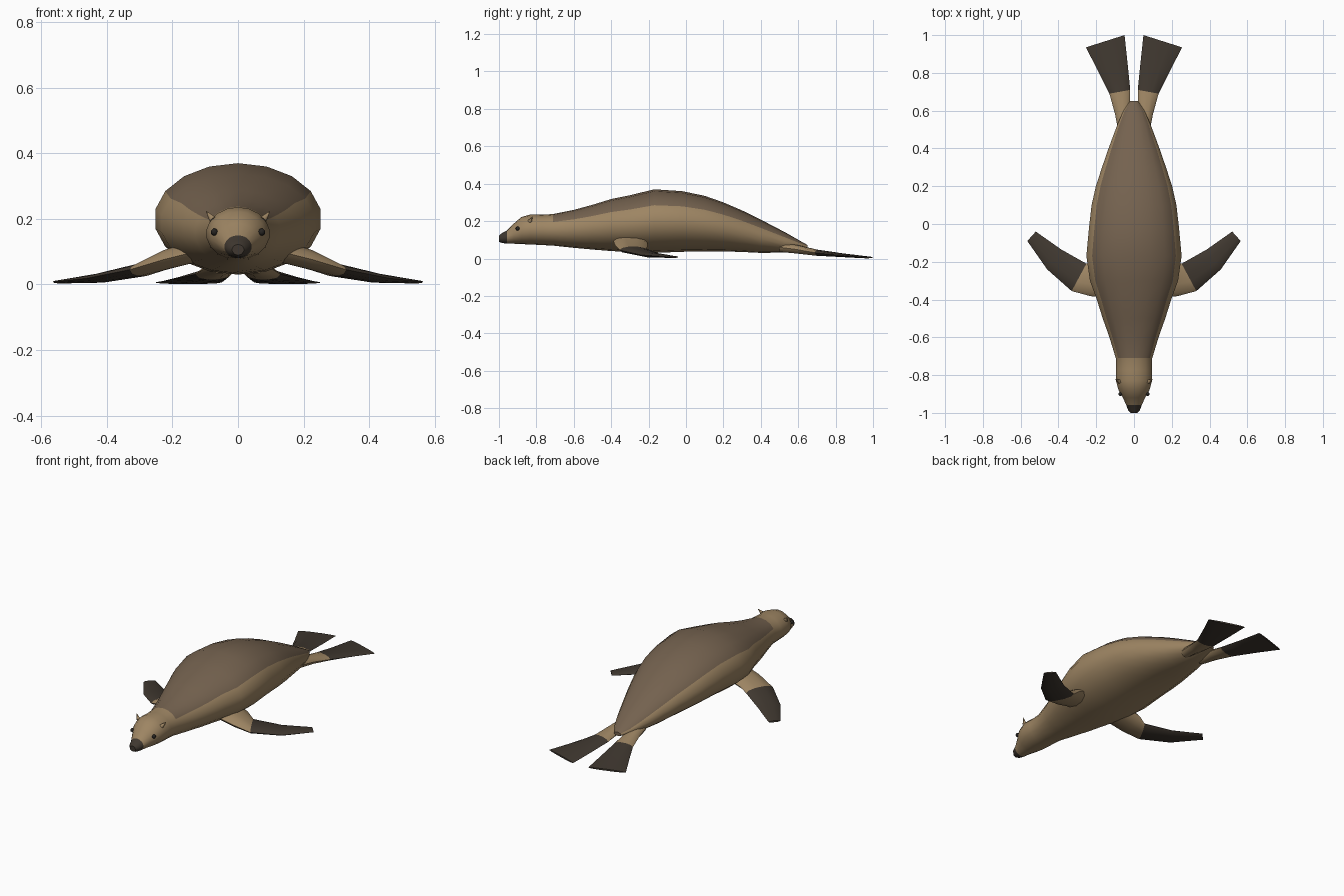
import bpy, bmesh, math
from mathutils import Vector

if "Cube" in bpy.data.objects:
    bpy.data.objects.remove(bpy.data.objects["Cube"])


def material(name, rgb):
    m = bpy.data.materials.new(name)
    m.diffuse_color = (*rgb, 1)
    m.use_nodes = True
    m.node_tree.nodes["Principled BSDF"].inputs["Base Color"].default_value = m.diffuse_color
    return m


TAN = material("tan fur", (0.34, 0.235, 0.125))
BROWN = material("brown back", (0.175, 0.122, 0.078))
DARK = material("dark flipper", (0.05, 0.039, 0.029))
BLACK = material("black eye", (0.02, 0.018, 0.016))


def loft(name, rings, mats, rule):
    """Skin closed rings; rule(ring index, side index) gives the material slot."""
    bm = bmesh.new()
    vs = [[bm.verts.new(p) for p in r] for r in rings]
    n = len(rings[0])
    for i in range(len(vs) - 1):
        for j in range(n):
            k = (j + 1) % n
            f = bm.faces.new((vs[i][j], vs[i][k], vs[i + 1][k], vs[i + 1][j]))
            f.material_index = rule(i, j)
    bm.faces.new(vs[0][::-1]).material_index = rule(0, 0)
    bm.faces.new(vs[-1]).material_index = rule(len(vs) - 2, 0)
    bmesh.ops.recalc_face_normals(bm, faces=bm.faces)
    me = bpy.data.meshes.new(name)
    bm.to_mesh(me)
    bm.free()
    for m in mats:
        me.materials.append(m)
    ob = bpy.data.objects.new(name, me)
    bpy.context.collection.objects.link(ob)
    bpy.context.view_layer.objects.active = ob
    ob.select_set(True)
    bpy.ops.object.shade_smooth_by_angle(angle=math.radians(45))
    ob.select_set(False)
    return ob


# Body and head: y, half width, bottom z, top z
SIDES = 18
stations = [
    (-1.0, 0.018, 0.09, 0.122), (-0.985, 0.032, 0.083, 0.135),
    (-0.957, 0.042, 0.08, 0.15), (-0.92, 0.06, 0.079, 0.187),
    (-0.88, 0.083, 0.077, 0.222), (-0.83, 0.097, 0.075, 0.236),
    (-0.77, 0.096, 0.072, 0.234), (-0.71, 0.098, 0.069, 0.238),
    (-0.6, 0.132, 0.057, 0.26), (-0.5, 0.168, 0.048, 0.287),
    (-0.4, 0.2, 0.04, 0.318), (-0.3, 0.237, 0.034, 0.338),
    (-0.17, 0.256, 0.03, 0.37), (-0.02, 0.242, 0.036, 0.36),
    (0.1, 0.228, 0.038, 0.335), (0.2, 0.205, 0.038, 0.3),
    (0.3, 0.172, 0.035, 0.257), (0.4, 0.137, 0.03, 0.208),
    (0.53, 0.088, 0.032, 0.14), (0.6, 0.056, 0.04, 0.1),
    (0.65, 0.022, 0.05, 0.072),
]
rings = []
for y, w, lo, hi in stations:
    ring = []
    for j in range(SIDES):
        a = math.tau * j / SIDES
        ring.append((w * math.sin(a), y, (lo + hi) / 2 + (hi - lo) / 2 * math.cos(a)))
    rings.append(ring)


def body_color(i, j):
    if i < 2:
        return 2                                  # nose
    return 1 if i >= 7 and (j < 3 or j >= SIDES - 3) else 0


loft("body", rings, (TAN, BROWN, DARK), body_color)


# Flippers: sections are leading (x, y), trailing (x, y), middle z, half thickness
def flipper(name, sections, dark_from, side):
    rs = []
    for (ax, ay), (bx, by), z, t in sections:
        a, b = Vector((ax * side, ay, z)), Vector((bx * side, by, z))
        c, h = (a + b) / 2, (b - a) / 2
        rs.append([c + h * math.cos(math.tau * j / 10)
                   + Vector((0, 0, t * math.sin(math.tau * j / 10))) for j in range(10)])
    loft(name, rs, (TAN, DARK), lambda i, j: int(i >= dark_from))


front = [
    ((0.13, -0.39), (0.14, -0.21), 0.1, 0.035),
    ((0.23, -0.382), (0.215, -0.205), 0.075, 0.032),
    ((0.33, -0.355), (0.252, -0.21), 0.045, 0.02),
    ((0.46, -0.24), (0.385, -0.135), 0.019, 0.014),
    ((0.565, -0.09), (0.52, -0.04), 0.008, 0.005),
]
rear = [
    ((0.025, 0.5), (0.085, 0.5), 0.06, 0.026),
    ((0.02, 0.6), (0.1, 0.58), 0.05, 0.024),
    ((0.02, 0.71), (0.13, 0.69), 0.031, 0.017),
    ((0.035, 0.86), (0.195, 0.82), 0.017, 0.01),
    ((0.05, 1.0), (0.255, 0.935), 0.006, 0.005),
]


def ball(name, loc, r, mat):
    bpy.ops.mesh.primitive_uv_sphere_add(segments=8, ring_count=6, radius=r, location=loc)
    ob = bpy.context.object
    ob.name = name
    ob.data.materials.append(mat)
    bpy.ops.object.shade_smooth()
    ob.select_set(False)


for side, label in ((-1, "left"), (1, "right")):
    flipper("front_flipper_" + label, front, 2, side)
    flipper("rear_flipper_" + label, rear, 2, side)
    ball("eye_" + label, (0.072 * side, -0.9, 0.16), 0.011, BLACK)
    # Small pointed ear, leaning outward and back
    bpy.ops.mesh.primitive_cone_add(vertices=8, radius1=0.012, radius2=0.001, depth=0.036,
                                    location=(0.087 * side, -0.828, 0.211))
    ear = bpy.context.object
    ear.name = "ear_" + label
    direction = Vector((0.6 * side, 0.35, 0.75))
    ear.rotation_euler = direction.to_track_quat('Z', 'Y').to_euler()
    ear.data.materials.append(TAN)
    bpy.ops.object.shade_smooth_by_angle(angle=math.radians(45))
    ear.select_set(False)
